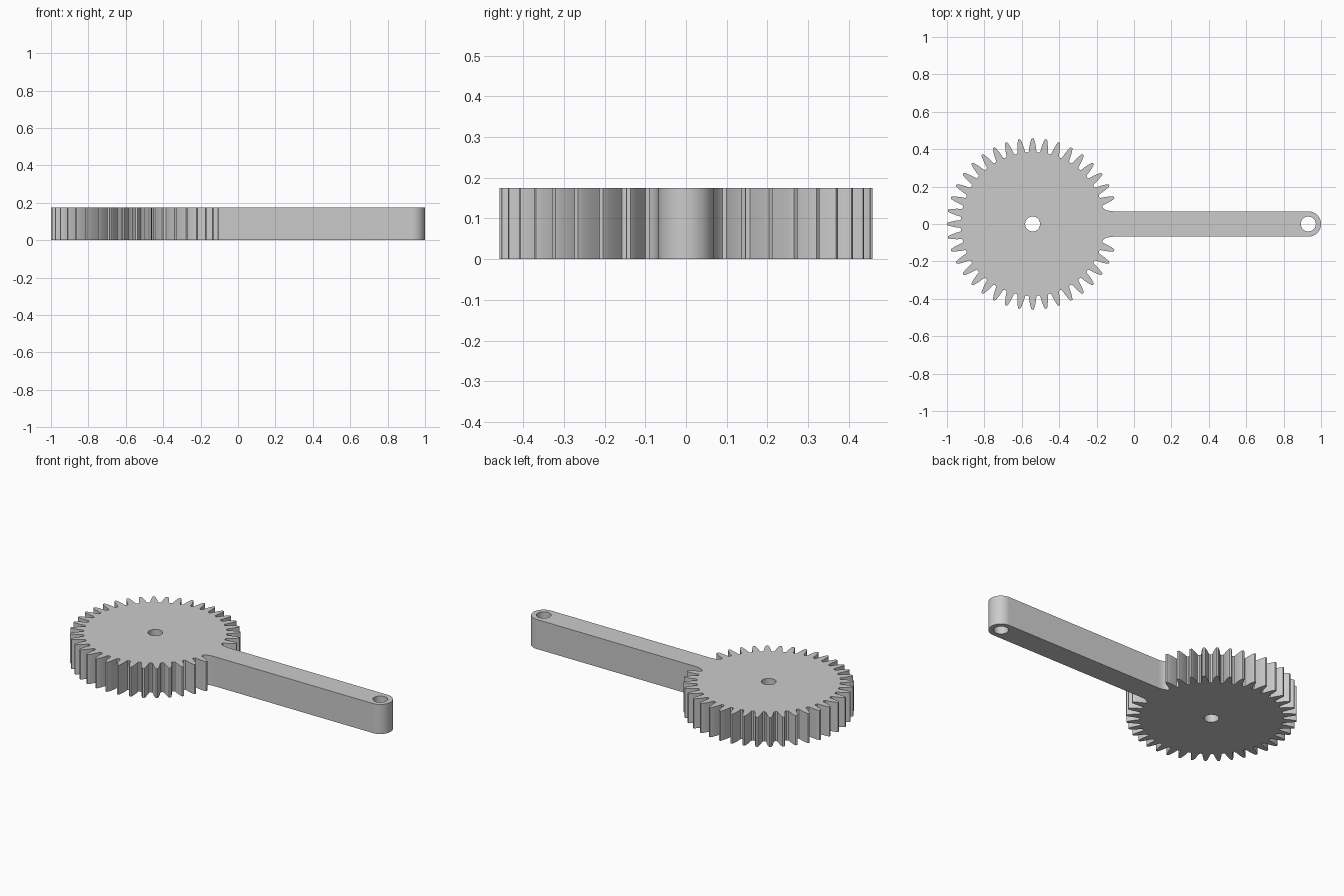
import bpy, bmesh, math
from mathutils import Vector

if "Cube" in bpy.data.objects:
    bpy.data.objects.remove(bpy.data.objects["Cube"])

HEIGHT = 0.175
TEETH = 40
GEAR_X = -0.542
PIN_X = 0.932
ARM_HALF = 0.068
HOLE_R = 0.04
# Tooth flank as (radius, half width), root to tip
FLANK = [(0.386, 0.021), (0.395, 0.0195), (0.41, 0.0178), (0.425, 0.015),
         (0.44, 0.0115), (0.452, 0.008), (0.458, 0.005)]

grey = bpy.data.materials.new("plain grey")
grey.use_nodes = True
grey.diffuse_color = (0.6, 0.6, 0.6, 1)
grey.node_tree.nodes["Principled BSDF"].inputs["Base Color"].default_value = (0.6, 0.6, 0.6, 1)


def arc(cx, radius, start, end, steps):
    """Points on an arc centred on the x axis."""
    return [(cx + radius * math.cos(start + (end - start) * i / steps),
             radius * math.sin(start + (end - start) * i / steps))
            for i in range(steps + 1)]


def gear_point(radius, side, angle):
    """Point at a radius and sideways offset from a tooth's centre line."""
    c, s = math.cos(angle), math.sin(angle)
    return (GEAR_X + radius * c - side * s, radius * s + side * c)


# Outline: round arm end, fillet into the gear, teeth, fillet back to the arm
fillet = [(-0.11, ARM_HALF), (-0.127, 0.0695), (-0.145, 0.073), (-0.16, 0.08)]
outline = arc(PIN_X, ARM_HALF, -math.pi / 2, math.pi / 2, 24) + fillet
pitch = 2 * math.pi / TEETH
for k in range(2, TEETH - 1):
    angle = k * pitch
    outline.append(gear_point(0.383, 0, angle - pitch / 2))
    outline += [gear_point(r, -w, angle) for r, w in FLANK]
    outline += [gear_point(r, w, angle) for r, w in reversed(FLANK)]
outline.append(gear_point(0.383, 0, -1.5 * pitch))
outline += [(x, -y) for x, y in reversed(fillet)]

# Pivot and pin holes
holes = [arc(x, HOLE_R, 0, 2 * math.pi, 32)[:-1] for x in (GEAR_X, PIN_X)]

# Fill the profile and raise it to full height
bm = bmesh.new()
for loop in [outline] + holes:
    verts = [bm.verts.new((x, y, 0)) for x, y in loop]
    for a, b in zip(verts, verts[1:] + verts[:1]):
        bm.edges.new((a, b))
bmesh.ops.triangle_fill(bm, edges=bm.edges[:], use_beauty=True, normal=Vector((0, 0, 1)))
top = bmesh.ops.extrude_face_region(bm, geom=bm.faces[:], use_keep_orig=True)
bmesh.ops.translate(bm, vec=(0, 0, HEIGHT),
                    verts=[v for v in top["geom"] if isinstance(v, bmesh.types.BMVert)])
bmesh.ops.recalc_face_normals(bm, faces=bm.faces[:])

mesh = bpy.data.meshes.new("gear_with_arm")
bm.to_mesh(mesh)
bm.free()
mesh.materials.append(grey)
gear = bpy.data.objects.new("gear_with_arm", mesh)
bpy.context.collection.objects.link(gear)
bpy.context.view_layer.objects.active = gear
gear.select_set(True)
bpy.ops.object.shade_smooth_by_angle(angle=math.radians(30))
